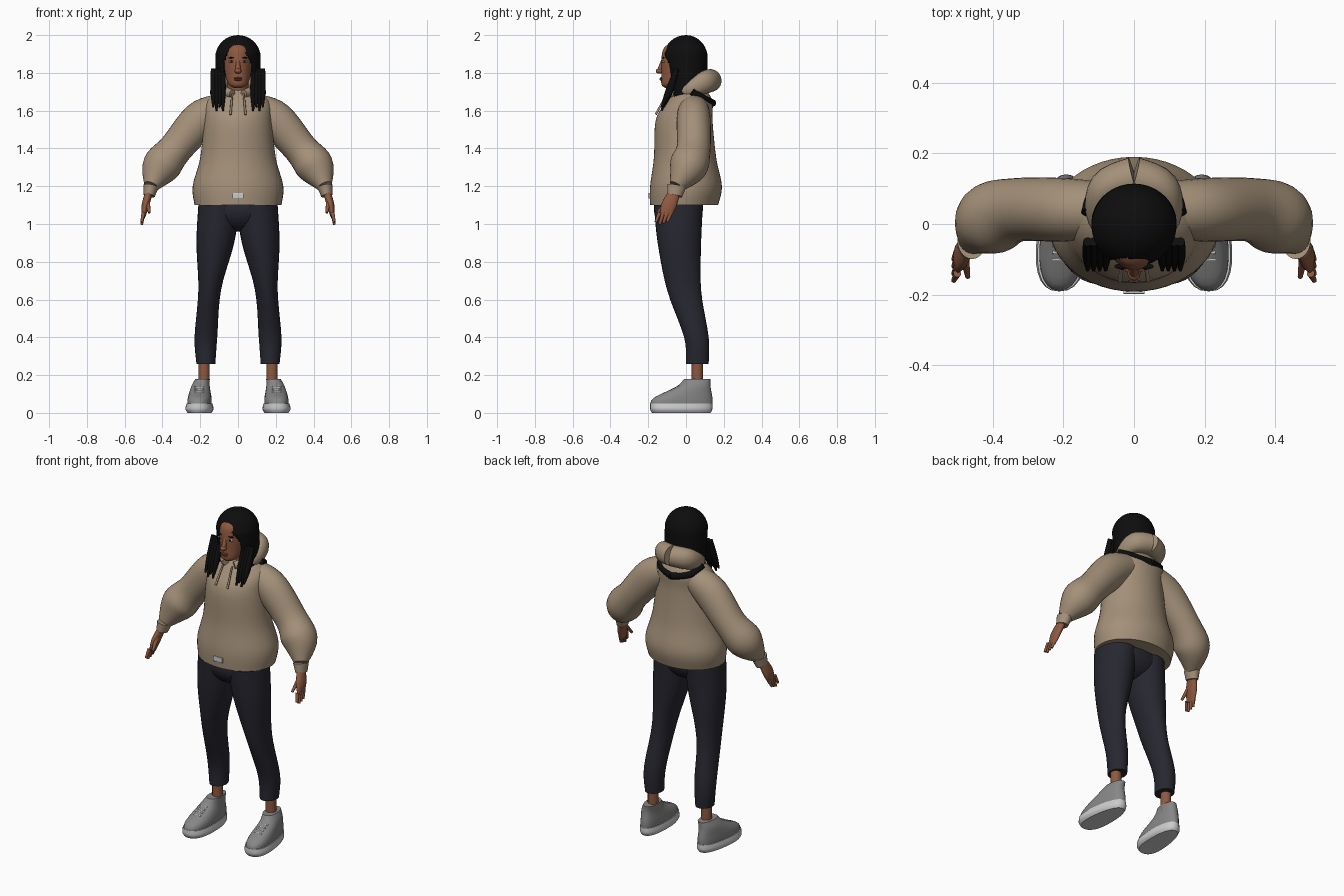
import bpy, bmesh, math
from mathutils import Vector, Matrix

if bpy.data.objects.get("Cube"):
    bpy.data.objects.remove(bpy.data.objects["Cube"])

UP = Vector((0, 0, 1))
BACK = Vector((0, 1, 0))


def material(name, red, green, blue):
    mat = bpy.data.materials.new(name)
    mat.use_nodes = True
    colour = (red, green, blue, 1)
    mat.diffuse_color = colour
    bsdf = next(node for node in mat.node_tree.nodes if node.type == 'BSDF_PRINCIPLED')
    bsdf.inputs["Base Color"].default_value = colour
    return mat


beige = material("beige fleece", .37, .28, .19)
navy = material("dark navy cloth", .02, .02, .03)
skin = material("brown skin", .27, .1, .05)
black = material("black hair", .004, .004, .004)
grey = material("grey canvas", .24, .24, .24)
white = material("pale rubber", .6, .6, .6)
lips = material("lips", .2, .06, .04)


def finish(name, bm, mat, mirror):
    """Turn a bmesh into a smooth shaded object, optionally mirrored."""
    bmesh.ops.recalc_face_normals(bm, faces=bm.faces)
    mesh = bpy.data.meshes.new(name)
    bm.to_mesh(mesh)
    bm.free()
    mesh.materials.append(mat)
    obj = bpy.data.objects.new(name, mesh)
    bpy.context.collection.objects.link(obj)
    bpy.ops.object.select_all(action='DESELECT')
    obj.select_set(True)
    bpy.context.view_layer.objects.active = obj
    bpy.ops.object.shade_smooth_by_angle(angle=math.radians(45))
    if mirror:
        modifier = obj.modifiers.new("Mirror", 'MIRROR')
        modifier.use_mirror_merge = False
    return obj


def ring(z, wide, front, back, x=0):
    """Level cross-section given by its half width and its front and back."""
    return Vector((x, (front + back) / 2, z, wide, (back - front) / 2))


def at(x, y, z, thick, deep=None):
    """Cross-section on a free path."""
    return Vector((x, y, z, thick, deep or thick))


def smooth_path(stations, steps):
    """Catmull-Rom curve through the cross-sections."""
    path = []
    last = len(stations) - 1
    for i in range(last):
        start, end = stations[i], stations[i + 1]
        leave = (end - stations[max(i - 1, 0)]) / 2
        arrive = (stations[min(i + 2, last)] - start) / 2
        for k in range(steps):
            t = k / steps
            ease = t * t * (3 - 2 * t)
            path.append(start.lerp(end, ease) + leave * t * (1 - t) ** 2
                        - arrive * t * t * (1 - t))
    return path + [stations[last]]


def tube(name, mat, stations, ref=BACK, level=False, sides=28, mirror=False,
         power=2, shape=None, cut=None, steps=5):
    """Loft superelliptic rings along a smoothed path."""
    path = smooth_path(stations, steps)
    bm = bmesh.new()
    loops = []
    for i, here in enumerate(path):
        ahead, behind = path[min(i + 1, len(path) - 1)], path[max(i - 1, 0)]
        tangent = UP if level else (Vector(ahead[:3]) - Vector(behind[:3])).normalized()
        across = ref.cross(tangent).normalized()
        along = tangent.cross(across)
        loop = []
        for k in range(sides):
            angle = math.tau * k / sides
            u, v = (math.copysign(abs(f) ** (2 / power), f)
                    for f in (math.cos(angle), math.sin(angle)))
            co = Vector(here[:3]) + across * u * here[3] + along * v * here[4]
            loop.append(bm.verts.new(shape(co) if shape else co))
        loops.append(loop)
    for low, high in zip(loops, loops[1:]):
        for k in range(sides):
            j = (k + 1) % sides
            bm.faces.new((low[k], low[j], high[j], high[k]))
    if cut:
        doomed = [face for face in bm.faces if cut(face.calc_center_median())]
        bmesh.ops.delete(bm, geom=doomed, context='FACES')
    else:
        bm.faces.new(loops[0])
    bm.faces.new(loops[-1])
    return finish(name, bm, mat, mirror)


def limb(name, mat, start, end, thick, tip, ref=BACK, mirror=True):
    """Straight tapered part."""
    tube(name, mat, [at(*start, thick), at(*end, tip)], ref=ref, sides=12, mirror=mirror)


def ball(name, mat, centre, size, mirror=False):
    bm = bmesh.new()
    matrix = Matrix.Translation(centre) @ Matrix.Diagonal((*size, 1))
    bmesh.ops.create_uvsphere(bm, u_segments=24, v_segments=16, radius=1, matrix=matrix)
    finish(name, bm, mat, mirror)


# Hoodie body, sleeves and cuffs
tube("hoodie_body", beige, [
    ring(z=1.1, wide=.23, front=-.19, back=.17),
    ring(z=1.2, wide=.24, front=-.19, back=.19),
    ring(z=1.35, wide=.2, front=-.17, back=.16),
    ring(z=1.55, wide=.18, front=-.16, back=.14),
    ring(z=1.65, wide=.17, front=-.1, back=.14),
    ring(z=1.72, wide=.08, front=-.04, back=.1)], level=True, sides=48)
tube("sleeves", beige, [
    at(.1, .04, 1.61, thick=.08),
    at(.2, .04, 1.55, thick=.1, deep=.09),
    at(.33, .04, 1.4, thick=.09),
    at(.41, .01, 1.3, thick=.1),
    at(.46, -.05, 1.2, thick=.04)], mirror=True)
tube("cuffs", beige, [at(.46, -.05, 1.2, thick=.04, deep=.05),
                      at(.47, -.06, 1.15, thick=.03, deep=.04)], mirror=True)

# Hood lying behind the neck, with hair showing beneath it
tube("hood", beige, [
    at(.03, -.08, 1.69, thick=.02),
    at(.1, .01, 1.71, thick=.03, deep=.04),
    at(.08, .1, 1.75, thick=.05, deep=.06),
    at(0, .13, 1.76, thick=.06)], ref=UP, mirror=True)
tube("hair_under_hood", black, [
    at(.13, .03, 1.7, thick=.02),
    at(.1, .1, 1.66, thick=.02),
    at(0, .14, 1.64, thick=.02)], ref=UP, mirror=True)
limb("drawstrings", beige, start=(.03, -.1, 1.69), end=(.04, -.16, 1.58), thick=.005, tip=.006)
tube("hem_label", white, [at(x, -.19, 1.15, thick=.008, deep=.015) for x in (-.03, .03)],
     ref=UP, power=8)

# Trousers and ankles
ball("trouser_seat", navy, centre=(0, -.04, 1.08), size=(.21, .13, .12))
tube("trouser_legs", navy, [
    ring(z=1.1, wide=.11, front=-.17, back=.09, x=.1),
    ring(z=.9, wide=.1, front=-.15, back=.08, x=.12),
    ring(z=.65, wide=.06, front=-.1, back=.08, x=.15),
    ring(z=.4, wide=.06, front=-.01, back=.12, x=.17),
    ring(z=.26, wide=.05, front=0, back=.12, x=.17)], level=True, mirror=True)
limb("ankles", skin, start=(.18, .06, .3), end=(.18, .06, .1), thick=.03, tip=.03)


# Shoes: wider at the toe and turned slightly outward
def foot(co):
    return Vector((.2 + (co.x - .2) * (1 - co.y) - .06 * co.y, co.y, co.z))


tube("shoe_soles", white, [
    ring(z=0, wide=.06, front=-.18, back=.13, x=.2),
    ring(z=.02, wide=.07, front=-.19, back=.14, x=.2),
    ring(z=.05, wide=.065, front=-.19, back=.14, x=.2)],
    level=True, power=2.4, shape=foot, mirror=True)
tube("shoe_uppers", grey, [
    ring(z=.04, wide=.06, front=-.19, back=.14, x=.2),
    ring(z=.08, wide=.06, front=-.17, back=.14, x=.2),
    ring(z=.14, wide=.05, front=-.05, back=.13, x=.2),
    ring(z=.18, wide=.04, front=-.01, back=.13, x=.19)],
    level=True, power=2.3, shape=foot, mirror=True)
for i in range(4):
    y, z = -.1 + .02 * i, .11 + .01 * i
    limb(f"lace_{i + 1}", white, start=(.18, y, z), end=(.23, y, z), thick=.005, tip=.005, ref=UP)

# Hands
tube("palms", skin, [
    at(.47, -.06, 1.17, thick=.02, deep=.03),
    at(.49, -.09, 1.1, thick=.02, deep=.04),
    at(.5, -.11, 1.04, thick=.01, deep=.03)], mirror=True)
for i in range(4):
    y = -.08 - .02 * i
    limb(f"finger_{i + 1}", skin, start=(.5, y, 1.06), end=(.51, y - .02, 1.01 - .006 * (i % 3)),
         thick=.011, tip=.007)
limb("thumbs", skin, start=(.48, -.09, 1.13), end=(.47, -.15, 1.06), thick=.014, tip=.007)

# Head, neck and face
limb("neck", skin, start=(0, .01, 1.68), end=(0, -.01, 1.8), thick=.06, tip=.05, mirror=False)
tube("head", skin, [
    ring(z=1.72, wide=.02, front=-.11, back=-.07),
    ring(z=1.74, wide=.05, front=-.13, back=-.02),
    ring(z=1.8, wide=.07, front=-.13, back=.05),
    ring(z=1.88, wide=.08, front=-.13, back=.09),
    ring(z=1.94, wide=.07, front=-.11, back=.09),
    ring(z=1.98, wide=.02, front=-.03, back=.03)], level=True, sides=36)
limb("nose_bridge", skin, start=(0, -.12, 1.87), end=(0, -.14, 1.81), thick=.01, tip=.014,
     mirror=False)
ball("nose_tip", skin, centre=(0, -.14, 1.81), size=(.018, .02, .014))
ball("upper_lip", lips, centre=(0, -.13, 1.772), size=(.024, .01, .005))
ball("lower_lip", lips, centre=(0, -.13, 1.764), size=(.02, .01, .006))
ball("eyes", white, centre=(.034, -.12, 1.86), size=(.016, .008, .006), mirror=True)
ball("irises", black, centre=(.034, -.125, 1.86), size=(.007, .005, .006), mirror=True)
ball("eyebrows", black, centre=(.036, -.12, 1.88), size=(.02, .008, .003), mirror=True)


# Hair shell with an off-centre parting around the face
def face_opening(co):
    drop = min(max((1.95 - co.z) * 10, 0), 1)
    return co.y < -.02 and abs(co.x + .02 * (1 - drop)) < .08 * drop ** .6


dome = []
for i in range(6):
    tilt = math.pi / 2 * i / 5
    size = .12 * max(math.cos(tilt), .02)
    dome.append(ring(z=1.88 + .12 * math.sin(tilt), wide=size, front=-size, back=size * .95))
hair = tube("hair", black, [ring(z=1.64, wide=.12, front=-.08, back=.09),
                            ring(z=1.76, wide=.12, front=-.1, back=.11)] + dome,
            level=True, sides=80, cut=face_opening, steps=7)
shell = hair.modifiers.new("Thickness", 'SOLIDIFY')
shell.thickness = .01

# Long locks falling over the chest
for i in range(4):
    x, low = .08 + .017 * i, 1.6 + .02 * (i % 2)
    tube(f"lock_{i + 1}", black, [
        at(x, -.05, 1.82, thick=.013),
        at(x, -.09, 1.7, thick=.015, deep=.02),
        at(x, -.13, low, thick=.005)], sides=12, mirror=True)
